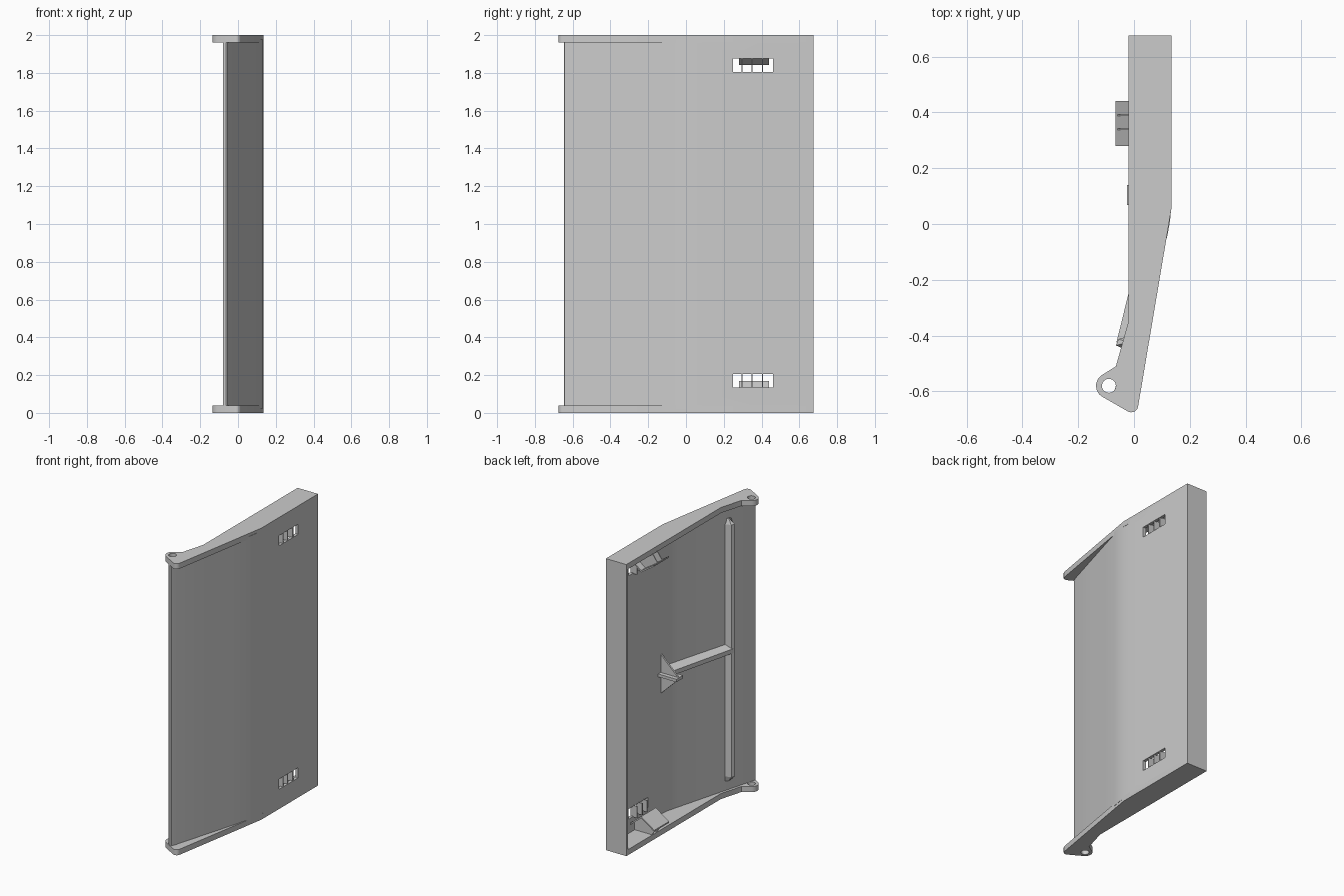
import bpy, bmesh, math

if "Cube" in bpy.data.objects:
    bpy.data.objects.remove(bpy.data.objects["Cube"])

grey = bpy.data.materials.new("warm_grey_metal")
grey.diffuse_color = (0.6, 0.6, 0.6, 1)
grey.use_nodes = True
grey.node_tree.nodes["Principled BSDF"].inputs["Base Color"].default_value = grey.diffuse_color


def prism(name, pts, lo, hi, axis="z", smooth=False):
    """Extrude a 2D profile: (x, y) along z, or (x, z) along y."""
    bm = bmesh.new()
    put = (lambda p, h: (p[0], p[1], h)) if axis == "z" else (lambda p, h: (p[0], h, p[1]))
    a = [bm.verts.new(put(p, lo)) for p in pts]
    b = [bm.verts.new(put(p, hi)) for p in pts]
    bm.faces.new(a)
    bm.faces.new(b)
    for i in range(len(pts)):
        j = (i + 1) % len(pts)
        bm.faces.new((a[i], a[j], b[j], b[i]))
    return finish(name, bm, smooth)


def finish(name, bm, smooth=False):
    bmesh.ops.recalc_face_normals(bm, faces=bm.faces)
    me = bpy.data.meshes.new(name)
    bm.to_mesh(me)
    bm.free()
    me.materials.append(grey)
    ob = bpy.data.objects.new(name, me)
    bpy.context.collection.objects.link(ob)
    if smooth:
        bpy.ops.object.select_all(action="DESELECT")
        ob.select_set(True)
        bpy.context.view_layer.objects.active = ob
        bpy.ops.object.shade_smooth_by_angle(angle=math.radians(30))
    return ob


def loft(name, rings):
    """Closed solid between matching cross-section rings."""
    bm = bmesh.new()
    vs = [[bm.verts.new(p) for p in r] for r in rings]
    bm.faces.new(vs[0])
    bm.faces.new(vs[-1])
    for a, b in zip(vs, vs[1:]):
        for i in range(len(a)):
            j = (i + 1) % len(a)
            bm.faces.new((a[i], a[j], b[j], b[i]))
    return finish(name, bm)


def arc(cx, cy, r, a0, a1, n):
    return [(cx + r * math.cos(math.radians(a0 + (a1 - a0) * i / n)),
             cy + r * math.sin(math.radians(a0 + (a1 - a0) * i / n))) for i in range(n + 1)]


def cut(target, cutter):
    cutter.hide_render = True
    cutter.display_type = "WIRE"
    m = target.modifiers.new("cut", "BOOLEAN")
    m.operation, m.solver, m.object = "DIFFERENCE", "EXACT", cutter


def inner_x(y):
    """Inner face of the slanted panel."""
    return -0.08 + 0.2734 * (y + 0.635)


# Hinge plates at both ends, with a pin hole through the rounded ear
outline = ([(-0.02, 0.675), (0.135, 0.675), (0.135, 0.06)]
           + arc(-0.01, -0.65, 0.025, -10, -113, 6)
           + arc(-0.09, -0.58, 0.046, -113, -240, 10)
           + [(-0.065, -0.51), (-0.02, -0.35)])
for name, lo, hi in (("bottom_hinge_plate", 0, 0.038), ("top_hinge_plate", 1.962, 2)):
    plate = prism(name, outline, lo, hi, smooth=True)
    cut(plate, prism(name + "_hole_cutter", arc(-0.09, -0.58, 0.025, 0, 345, 23), lo - 0.1, hi + 0.1))

# Bent outer skin with a return wall along the free edge
outer = [(0.135, 0.675), (0.135, 0.12), (0.1335, 0.06), (0.129, 0.01), (0.12, -0.04),
         (0.075, -0.2), (0.017, -0.4), (-0.045, -0.615), (-0.056, -0.643), (-0.063, -0.647)]
inner = [(-0.08, -0.638), (-0.076, -0.62), (inner_x(-0.4), -0.4), (inner_x(-0.2), -0.2),
         (inner_x(-0.04), -0.04), (0.107, 0.05), (0.113, 0.12), (0.115, 0.655),
         (-0.02, 0.655), (-0.02, 0.675)]
skin = prism("door_skin", outer + inner, 0.02, 1.98, smooth=True)

# Latch slots, their thin dividers, bent catch flaps and flap gussets
for side in ("lower", "upper"):
    def fz(z):
        return z if side == "lower" else 2.01 - z

    def rz(pts):
        return [(x, fz(z)) for x, z in pts]
    slot = [(0.05, 0.135), (0.2, 0.135), (0.2, 0.205), (0.05, 0.205)]
    cut(skin, prism(side + "_slot_cutter", rz(slot), 0.25, 0.46, "y"))
    for i, y in enumerate((0.297, 0.35, 0.405)):
        bar = [(0.085, 0.13), (0.134, 0.13), (0.134, 0.21), (0.085, 0.21)]
        prism(f"{side}_slot_divider_{i}", rz(bar), y - 0.003, y + 0.003, "y")
    flap = [(0.118, 0.1), (0.033, 0.168), (-0.067, 0.1), (-0.067, 0.09), (0.033, 0.155), (0.118, 0.088)]
    prism(side + "_catch_flap", rz(flap), 0.28, 0.44, "y")
    for i, y in enumerate((0.34, 0.39)):
        rib = [(0.118, 0.095), (0.033, 0.16), (-0.06, 0.098), (-0.015, 0.036), (0.118, 0.036)]
        prism(f"{side}_flap_gusset_{i}", rz(rib), y - 0.003, y + 0.003, "y")

# Upright stiffener with tapered ends
def bar_ring(z, k):
    base = [(inner_x(-0.45) + 0.005, -0.45), (inner_x(-0.4) + 0.005, -0.4)]
    top = [(-0.055, -0.412), (-0.065, -0.435), (-0.047, -0.443)]
    mid = (inner_x(-0.425), -0.425)
    return [(x, y, z) for x, y in base] + [
        (mid[0] + (x - mid[0]) * k, mid[1] + (y - mid[1]) * k, z) for x, y in top]


loft("upright_stiffener", [bar_ring(z, k) for z, k in ((0.1, 0.15), (0.135, 1), (1.865, 1), (1.9, 0.15))])

# Cross strut along the slanted panel
loft("cross_strut", [[(inner_x(y) + 0.006, y, 0.957), (inner_x(y) + 0.006, y, 1.043),
                      (x, y, 1.015), (x, y, 0.985)]
                     for y, x in ((-0.425, -0.063), (-0.25, -0.02), (0.1, 0.066))])

# Triangular bracket and small handle bar at the strut's end
loft("triangle_bracket", [[(0.12, y, 0.86), (0.12, y, 1.14), (-0.022, y, 1.005), (-0.022, y, 0.995)]
                          for y in (0.1, 0.112)])
prism("bracket_bar", [(-0.025, 0.99), (0.118, 0.99), (0.118, 1.01), (-0.025, 1.01)], 0.068, 0.14, "y")
